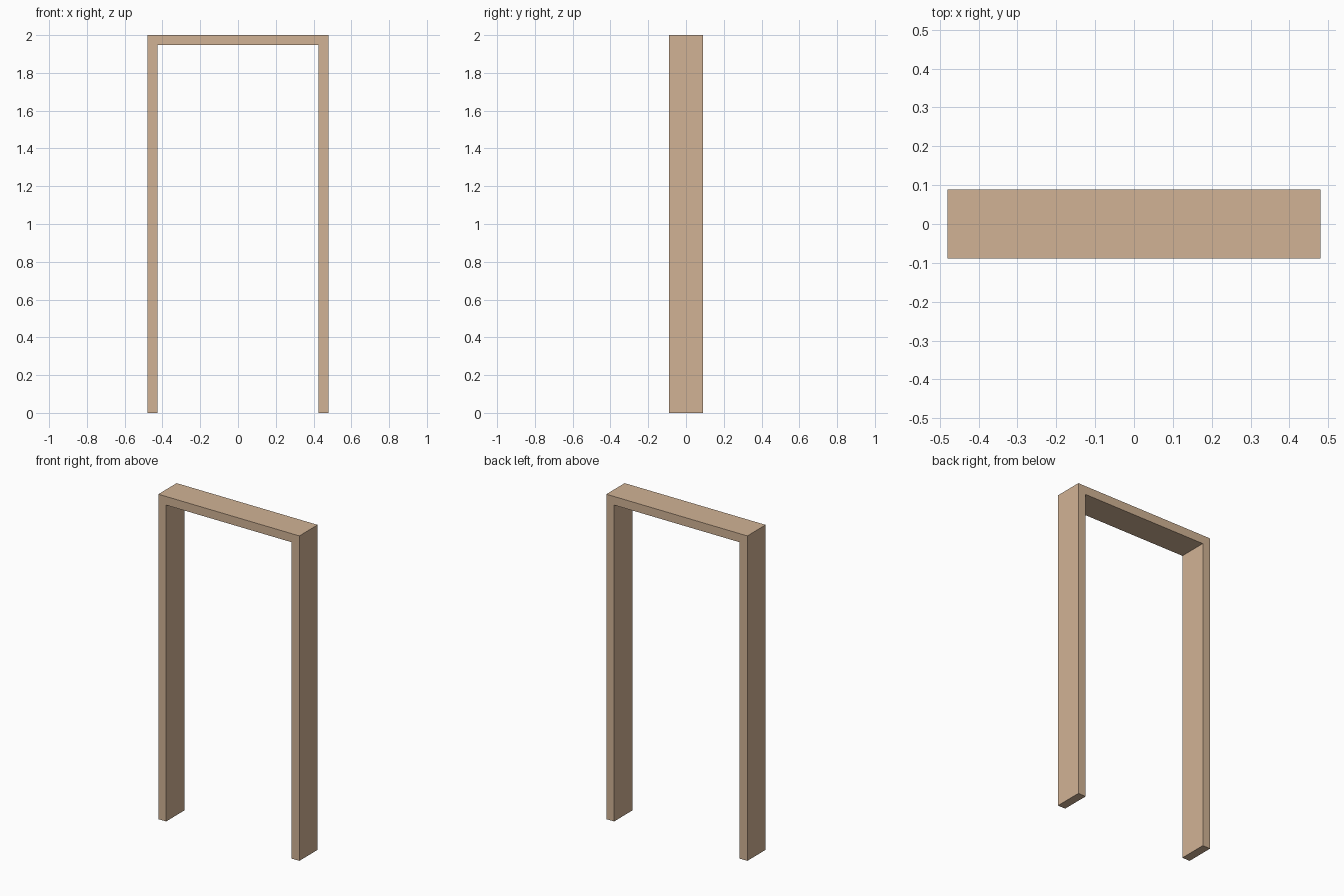
import bpy, bmesh
from mathutils import Vector

if "Cube" in bpy.data.objects:
    bpy.data.objects.remove(bpy.data.objects["Cube"])

W, H, D, T = 0.48, 2.0, 0.089, 0.053  # half width, height, half depth, board thickness

# Door frame: an upside-down U profile extruded through its depth
half = [(W, 0), (W, H), (W - T, H - T), (W - T, 0)]
profile = [half[0], half[1], (-W, H), (-W, 0),
           (T - W, 0), (T - W, H - T), half[2], half[3]]

bm = bmesh.new()
face = bm.faces.new([bm.verts.new((x, -D, z)) for x, z in profile])
ext = bmesh.ops.extrude_face_region(bm, geom=[face], use_keep_orig=True)
verts = [g for g in ext["geom"] if isinstance(g, bmesh.types.BMVert)]
bmesh.ops.translate(bm, verts=verts, vec=Vector((0, 2 * D, 0)))
bmesh.ops.recalc_face_normals(bm, faces=bm.faces)

mesh = bpy.data.meshes.new("door_frame")
bm.to_mesh(mesh)
bm.free()
frame = bpy.data.objects.new("door_frame", mesh)
bpy.context.collection.objects.link(frame)

# Light wood
wood = bpy.data.materials.new("light_wood")
wood.diffuse_color = (0.64, 0.45, 0.30, 1)
wood.use_nodes = True
wood.node_tree.nodes["Principled BSDF"].inputs["Base Color"].default_value = wood.diffuse_color
mesh.materials.append(wood)
